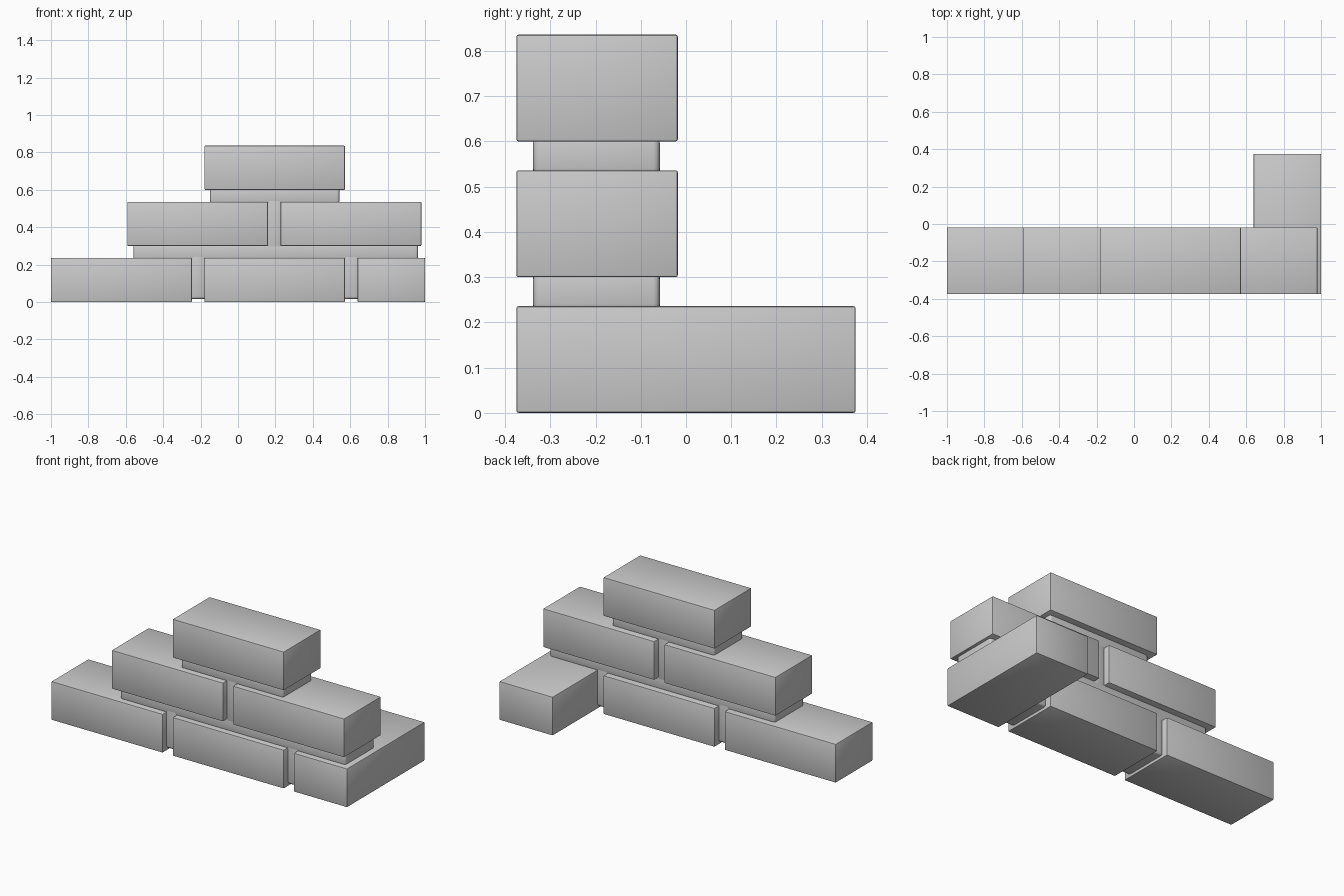
import bpy, bmesh
from mathutils import Vector

if "Cube" in bpy.data.objects:
    bpy.data.objects.remove(bpy.data.objects["Cube"])


def block(name, x0, x1, y0, y1, z0, z1, bevel, segments):
    """Box between two corners with rounded edges."""
    bm = bmesh.new()
    bmesh.ops.create_cube(bm, size=1)
    for v in bm.verts:
        v.co = Vector(((x0 + x1) / 2 + v.co.x * (x1 - x0),
                       (y0 + y1) / 2 + v.co.y * (y1 - y0),
                       (z0 + z1) / 2 + v.co.z * (z1 - z0)))
    bmesh.ops.bevel(bm, geom=bm.edges[:], offset=bevel, segments=segments,
                    profile=0.5, affect='EDGES')
    mesh = bpy.data.meshes.new(name)
    bm.to_mesh(mesh)
    bm.free()
    obj = bpy.data.objects.new(name, mesh)
    bpy.context.collection.objects.link(obj)
    bpy.ops.object.select_all(action='DESELECT')
    obj.select_set(True)
    bpy.context.view_layer.objects.active = obj
    bpy.ops.object.shade_smooth_by_angle(angle=0.6)
    return obj


FRONT, BACK = -0.375, -0.018
HEIGHT, STEP = 0.236, 0.30

# Bricks laid lengthwise, course by course
courses = [[(-1.0, -0.247), (-0.18, 0.572)],
           [(-0.592, 0.16), (0.228, 0.98)],
           [(-0.18, 0.572)]]
for row, spans in enumerate(courses):
    for i, (x0, x1) in enumerate(spans):
        z = row * STEP
        block(f"brick_{row + 1}_{i + 1}", x0, x1, FRONT, BACK, z, z + HEIGHT, 0.005, 2)

# Corner brick turned toward the back
block("corner_brick", 0.639, 1.0, FRONT, 0.375, 0, HEIGHT, 0.005, 2)

# Mortar beds between courses
MF, MB = -0.338, -0.058
block("mortar_bed_lower", -0.56, 0.963, MF, MB, 0.226, 0.31, 0.014, 3)
block("mortar_bed_upper", -0.15, 0.542, MF, MB, 0.526, 0.61, 0.014, 3)

# Upright mortar joints between neighbouring bricks
for i, (x0, x1, z0, z1) in enumerate([(-0.255, -0.172, 0.016, 0.26),
                                      (0.564, 0.647, 0.016, 0.26),
                                      (0.152, 0.236, 0.28, 0.56)]):
    block(f"mortar_joint_{i + 1}", x0, x1, MF, MB, z0, z1, 0.014, 3)
